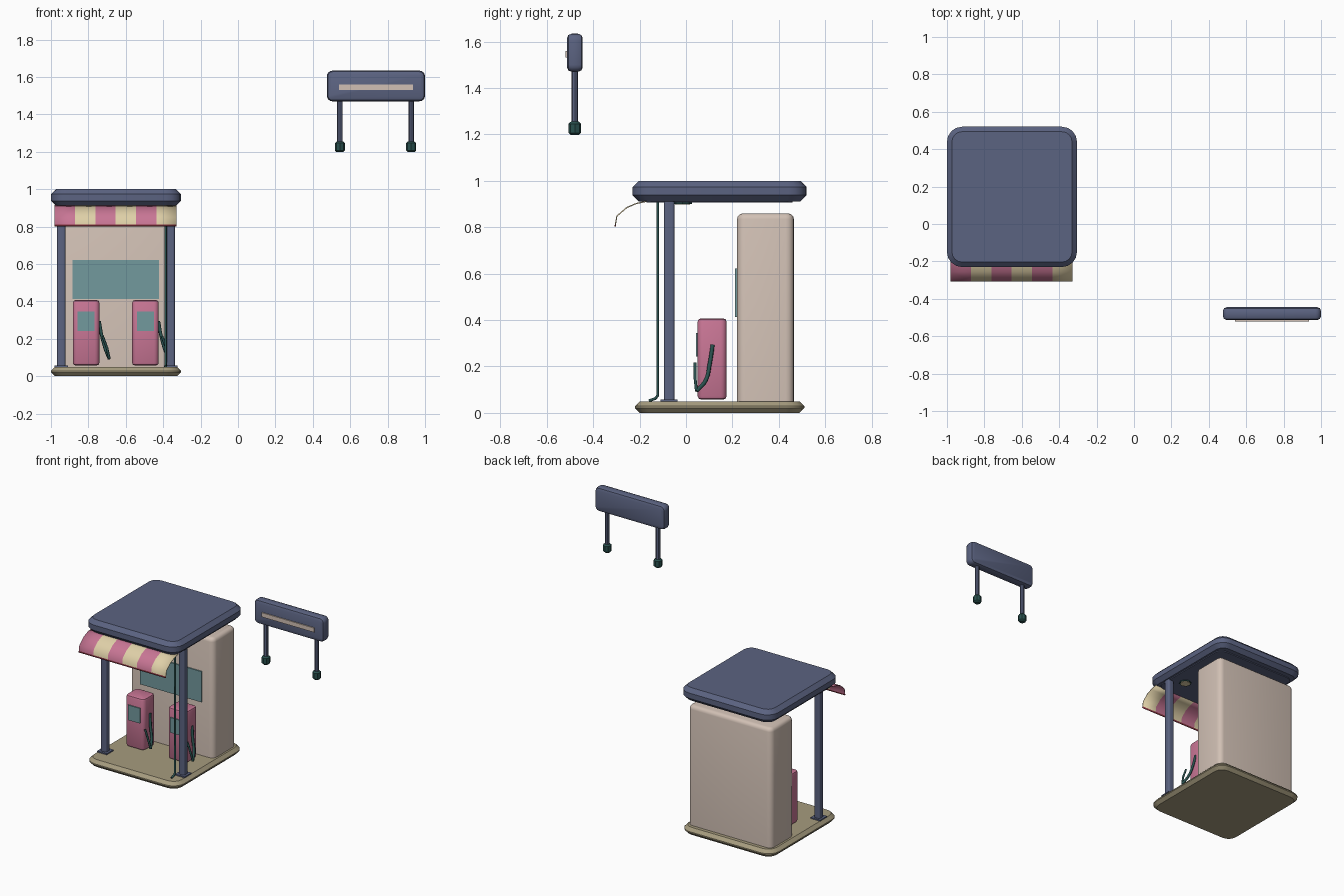
import bpy, bmesh, math
from mathutils import Vector

cube = bpy.data.objects.get("Cube")
if cube:
    bpy.data.objects.remove(cube, do_unlink=True)


def material(name, r, g, b):
    m = bpy.data.materials.new(name)
    m.use_nodes = True
    m.diffuse_color = (r, g, b, 1)
    m.node_tree.nodes["Principled BSDF"].inputs["Base Color"].default_value = (r, g, b, 1)
    return m


SLATE = material("slate blue", .105, .125, .22)
PINK = material("rose pink", .58, .18, .30)
CREAM = material("cream", .74, .63, .39)
GLASS = material("teal glass", .17, .32, .34)
DARK = material("dark teal", .022, .08, .075)
BEIGE = material("warm beige", .64, .53, .46)
KHAKI = material("khaki", .38, .33, .21)
RED = material("trim red", .28, .04, .06)


def finish(bm, name, mats, smooth=True):
    bmesh.ops.recalc_face_normals(bm, faces=bm.faces)
    me = bpy.data.meshes.new(name)
    bm.to_mesh(me)
    bm.free()
    for m in mats:
        me.materials.append(m)
    ob = bpy.data.objects.new(name, me)
    bpy.context.collection.objects.link(ob)
    if smooth:
        bpy.ops.object.select_all(action='DESELECT')
        ob.select_set(True)
        bpy.context.view_layer.objects.active = ob
        bpy.ops.object.shade_smooth_by_angle(angle=math.radians(40))
    return ob


def box(name, mat, x, y, z, corner=0, rim=0, segs=1, bottom=True, axis=2):
    """Box from three ranges; corner rounds edges along axis, rim bevels its end loops."""
    bm = bmesh.new()
    bmesh.ops.create_cube(bm, size=1)
    for v in bm.verts:
        v.co = Vector([(r[0] + r[1]) / 2 + c * (r[1] - r[0]) for c, r in zip(v.co, (x, y, z))])
    if corner:
        edges = [e for e in bm.edges
                 if abs((e.verts[0].co - e.verts[1].co).normalized()[axis]) > .9]
        bmesh.ops.bevel(bm, geom=edges, offset=corner, segments=4, profile=.5, affect='EDGES')
    if rim:
        lo, hi = (x, y, z)[axis]
        ends = [hi, lo] if bottom else [hi]
        edges = [e for e in bm.edges if any(
            all(abs(v.co[axis] - c) < 1e-5 for v in e.verts) for c in ends)]
        bmesh.ops.bevel(bm, geom=edges, offset=rim, segments=segs, profile=.5, affect='EDGES')
    return finish(bm, name, [mat])


def cylinder(name, mat, x, y, z, r, sides=8, rim=0):
    bm = bmesh.new()
    bmesh.ops.create_cone(bm, cap_ends=True, segments=sides, radius1=r, radius2=r, depth=z[1] - z[0])
    bmesh.ops.translate(bm, verts=bm.verts, vec=(x, y, sum(z) / 2))
    if rim:
        edges = [e for e in bm.edges if abs(e.verts[0].co.z - e.verts[1].co.z) < 1e-5]
        bmesh.ops.bevel(bm, geom=edges, offset=rim, segments=1, affect='EDGES')
    return finish(bm, name, [mat])


def tube(name, mat, points, r, kind='POLY'):
    cu = bpy.data.curves.new(name, 'CURVE')
    cu.dimensions = '3D'
    cu.bevel_depth, cu.bevel_resolution, cu.use_fill_caps = r, 1, True
    sp = cu.splines.new(kind)
    if kind == 'BEZIER':
        sp.bezier_points.add(len(points) - 1)
        for p, co in zip(sp.bezier_points, points):
            p.co = co
            p.handle_left_type = p.handle_right_type = 'AUTO'
        sp.resolution_u = 5
    else:
        sp.points.add(len(points) - 1)
        for p, co in zip(sp.points, points):
            p.co = (*co, 1)
    cu.materials.append(mat)
    ob = bpy.data.objects.new(name, cu)
    bpy.context.collection.objects.link(ob)


# Forecourt slab, shop block and roof
LEFT, RIGHT = -1, -.305
MID = (LEFT + RIGHT) / 2
box("base_slab", KHAKI, (LEFT, RIGHT), (-.22, .51), (0, .05), .08, .021)
box("shop_block", BEIGE, (-.965, -.338), (.22, .465), (.05, .86), .035, .025, 3, bottom=False)
box("shop_window", GLASS, (-.884, -.423), (.212, .222), (.414, .622))
box("canopy_roof", SLATE, (LEFT, RIGHT), (-.23, .52), (.912, 1), .08, .026)
box("canopy_ceiling", SLATE, (-.96, -.345), (-.17, .46), (.906, .915), .05)

# Front posts with foot plates, and ceiling lamps
for side, px in (("right", -.945), ("left", -.36)):
    box(side + "_post", SLATE, (px - .022, px + .022), (-.095, -.05), (.05, .915), .01)
    box(side + "_post_foot", SLATE, (px - .036, px + .036), (-.109, -.036), (.05, .058))
    lx = MID + math.copysign(.205, px - MID)
    cylinder(side + "_lamp_ring", DARK, lx, -.015, (.901, .908), .04)
    cylinder(side + "_lamp", CREAM, lx, -.015, (.898, .906), .033)

# Drain pipe beside the left post
tube("drain_pipe", DARK,
     [(-.387, -.122, .91), (-.387, -.122, .075), (-.387, -.132, .062), (-.387, -.16, .052)], .007)

# Fuel pumps with screens and hoses
for side, px in (("right", -.812), ("left", -.495)):
    box(side + "_pump", PINK, (px - .071, px + .071), (.05, .175), (.058, .407), .025, .014, 2)
    box(side + "_pump_screen", GLASS, (px - .045, px + .045), (.043, .053), (.243, .345))
    tube(side + "_pump_hose", DARK,
         [(px + .07, .115, .293), (px + .085, .102, .21), (px + .105, .085, .14),
          (px + .124, .045, .094)], .009, 'BEZIER')
    tube(side + "_pump_nozzle", DARK,
         [(px + .124, .045, .094), (px + .112, .039, .15), (px + .088, .039, .215)], .007)

# Striped awning: curved profile swept across six equal strips
profile = [(-.17, .912), (-.215, .902), (-.255, .885), (-.298, .848), (-.304, .812), (-.306, .802)]
STRIPES = 6
bm = bmesh.new()
rows = []
for i in range(STRIPES + 1):
    ax = -.98 + .652 * i / STRIPES
    rows.append([bm.verts.new((ax, y, z)) for y, z in profile])
for i in range(STRIPES):
    for j in range(len(profile) - 1):
        f = bm.faces.new((rows[i][j], rows[i + 1][j], rows[i + 1][j + 1], rows[i][j + 1]))
        f.material_index = 2 if j == len(profile) - 2 else i % 2
awning = finish(bm, "awning", [PINK, CREAM, RED])
thick = awning.modifiers.new("thickness", 'SOLIDIFY')
thick.thickness = .005
thick.offset = 0

# Raised sign on two legs
box("sign_board", SLATE, (.475, 1), (-.513, -.445), (1.47, 1.634), .03, .02, 2, axis=1)
box("sign_stripe", BEIGE, (.54, .935), (-.52, -.511), (1.531, 1.56))
for side, sx in (("right", .545), ("left", .926)):
    cylinder(side + "_sign_leg", SLATE, sx, -.479, (1.24, 1.475), .0145)
    cylinder(side + "_sign_foot", DARK, sx, -.479, (1.198, 1.255), .027, rim=.009)
